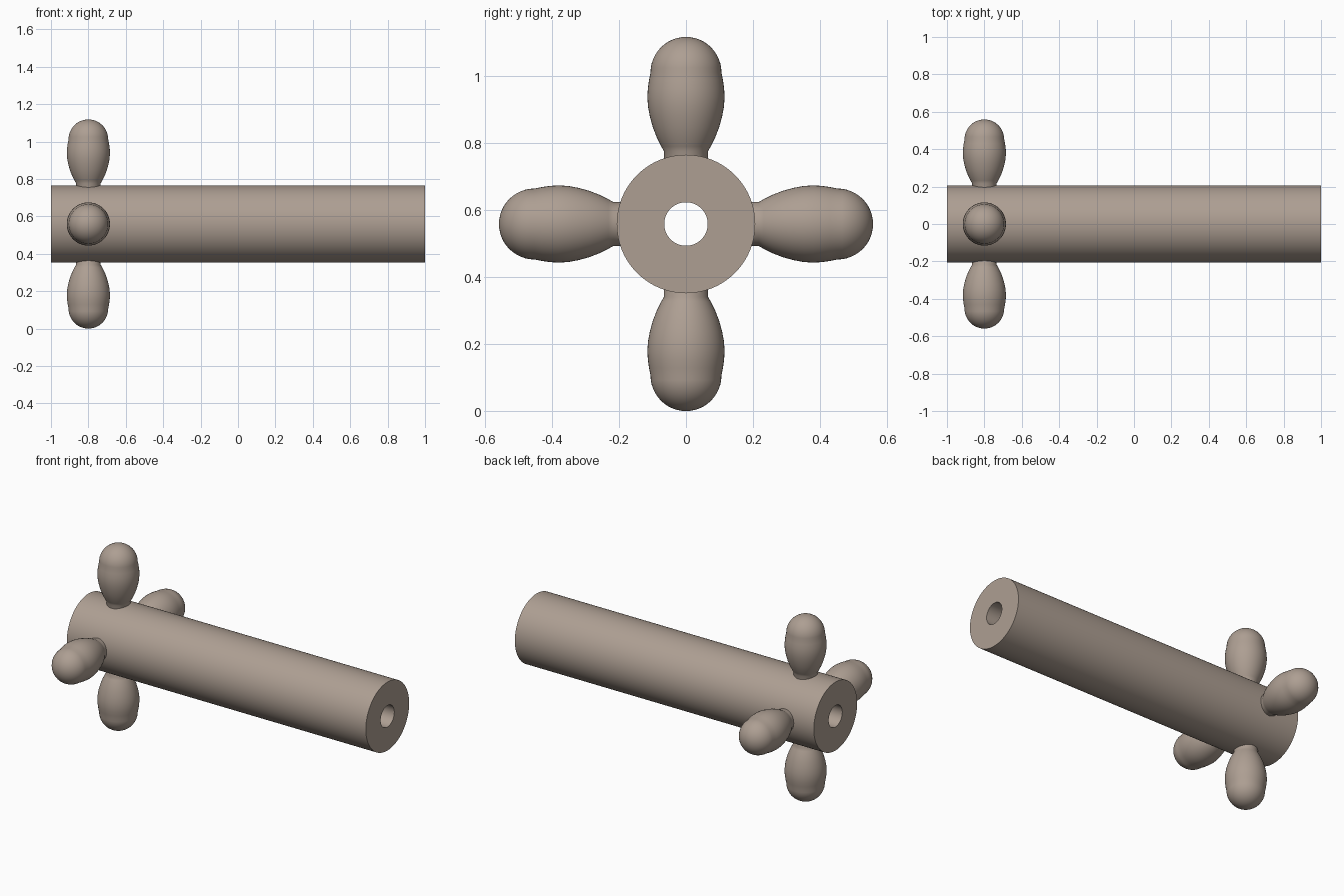
import bpy, bmesh, math
from mathutils import Matrix

if "Cube" in bpy.data.objects:
    bpy.data.objects.remove(bpy.data.objects["Cube"])

AXIS_Z = 0.559     # height of the shaft axis
HANDLE_X = -0.8    # position of the four handles along the shaft

# Warm grey-brown
brown = bpy.data.materials.new("brown")
brown.diffuse_color = (0.42, 0.345, 0.29, 1)
brown.use_nodes = True
brown.node_tree.nodes["Principled BSDF"].inputs["Base Color"].default_value = brown.diffuse_color


def lathe(name, profile, segments, closed=False):
    """Spin (radius, height) points around local z."""
    bm = bmesh.new()
    verts = [bm.verts.new((r, 0, h)) for r, h in profile]
    pairs = list(zip(verts, verts[1:]))
    if closed:
        pairs.append((verts[-1], verts[0]))
    edges = [bm.edges.new(p) for p in pairs]
    bmesh.ops.spin(bm, geom=verts + edges, cent=(0, 0, 0), axis=(0, 0, 1),
                   angle=2 * math.pi, steps=segments, use_duplicate=False)
    bmesh.ops.remove_doubles(bm, verts=bm.verts, dist=1e-5)
    bmesh.ops.recalc_face_normals(bm, faces=bm.faces)
    mesh = bpy.data.meshes.new(name)
    bm.to_mesh(mesh)
    bm.free()
    mesh.materials.append(brown)
    obj = bpy.data.objects.new(name, mesh)
    bpy.context.collection.objects.link(obj)
    bpy.ops.object.select_all(action='DESELECT')
    obj.select_set(True)
    bpy.context.view_layer.objects.active = obj
    bpy.ops.object.shade_smooth_by_angle(angle=math.radians(35))
    return obj


# Hollow shaft lying along x
shaft = lathe("shaft", [(0.065, -1), (0.207, -1), (0.207, 1), (0.065, 1)], 96, closed=True)
shaft.matrix_world = Matrix.Translation((0, 0, AXIS_Z)) @ Matrix.Rotation(math.pi / 2, 4, 'Y')

# Handle: neck, swelling grip and domed end
CAP_R, CAP_H = 0.106, 0.453
grip = [(0, 0.16), (0.066, 0.16), (0.066, 0.218), (0.074, 0.232), (0.088, 0.26),
        (0.099, 0.289), (0.108, 0.321), (0.1135, 0.351), (0.1155, 0.38),
        (0.114, 0.405), (0.1105, 0.43)]
dome = [(CAP_R * math.cos(a), CAP_H + CAP_R * math.sin(a))
        for a in (math.pi / 2 * i / 12 for i in range(12))]
handle = lathe("handle_top", grip + dome + [(0, CAP_H + CAP_R)], 48)

# Four handles around the shaft
for i, side in enumerate(("top", "front", "bottom", "back")):
    obj = handle if i == 0 else handle.copy()
    obj.name = "handle_" + side
    if i:
        bpy.context.collection.objects.link(obj)
    obj.matrix_world = (Matrix.Translation((HANDLE_X, 0, AXIS_Z))
                        @ Matrix.Rotation(i * math.pi / 2, 4, 'X'))
